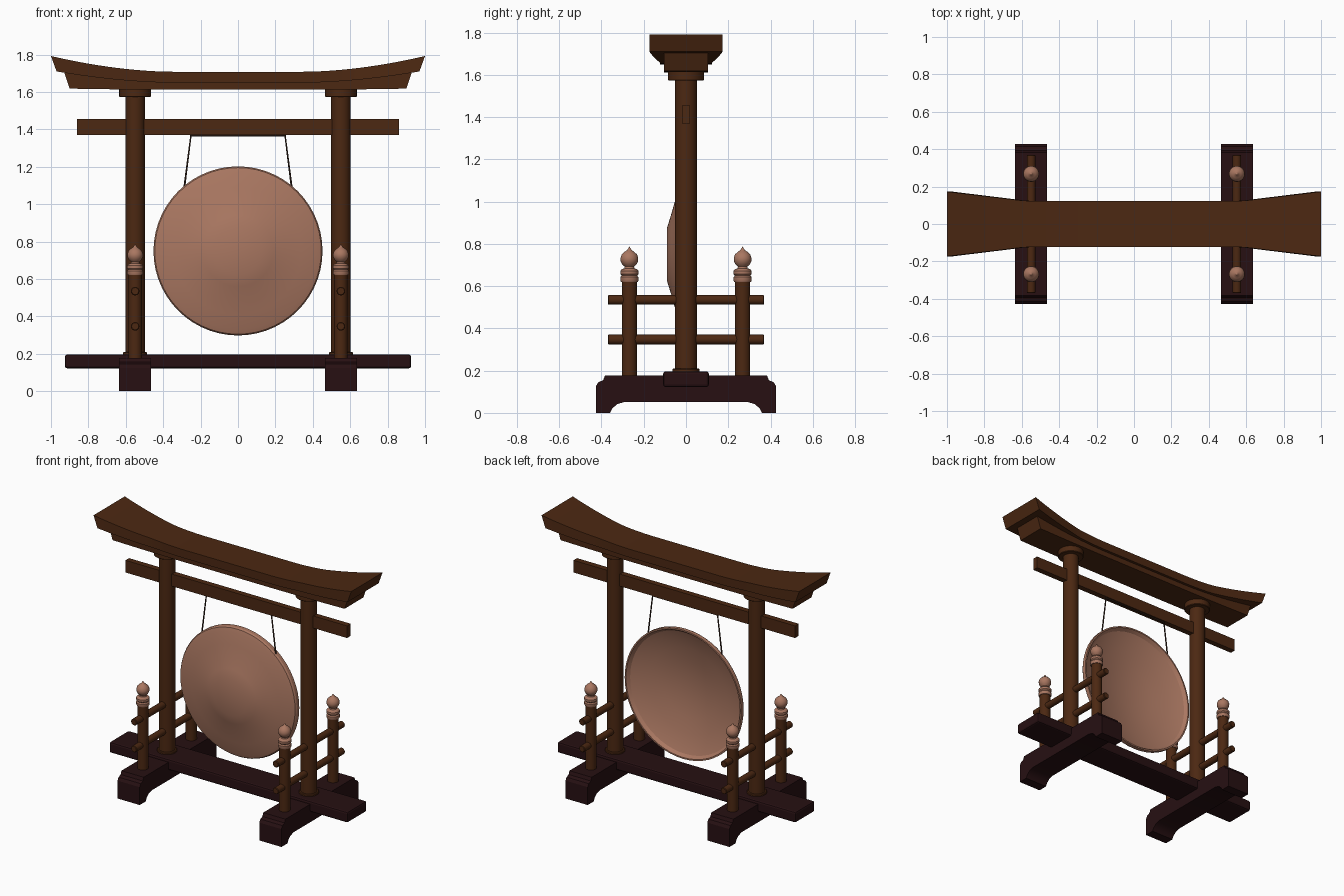
import bpy, bmesh, math
from mathutils import Matrix, Vector

if "Cube" in bpy.data.objects:
    bpy.data.objects.remove(bpy.data.objects["Cube"])


def material(name, rgb):
    m = bpy.data.materials.new(name)
    m.diffuse_color = (*rgb, 1)
    m.use_nodes = True
    m.node_tree.nodes["Principled BSDF"].inputs["Base Color"].default_value = m.diffuse_color
    return m


WOOD = material("brown wood", (0.072, 0.021, 0.006))
DARK = material("dark base wood", (0.020, 0.005, 0.006))
COPPER = material("copper", (0.40, 0.185, 0.12))
CORD = material("dark cord", (0.045, 0.022, 0.014))


def finish(name, bm, mat, smooth=True, bevel=0):
    bmesh.ops.recalc_face_normals(bm, faces=bm.faces)
    me = bpy.data.meshes.new(name)
    bm.to_mesh(me)
    bm.free()
    ob = bpy.data.objects.new(name, me)
    bpy.context.collection.objects.link(ob)
    me.materials.append(mat)
    if bevel:
        b = ob.modifiers.new("bevel", 'BEVEL')
        b.width, b.segments = bevel, 2
    if smooth:
        bpy.ops.object.select_all(action='DESELECT')
        ob.select_set(True)
        bpy.context.view_layer.objects.active = ob
        bpy.ops.object.shade_smooth_by_angle(angle=math.radians(30))
    return ob


def box(name, lo, hi, mat, bevel=0):
    bm = bmesh.new()
    lo, hi = Vector(lo), Vector(hi)
    bmesh.ops.create_cube(bm, size=1)
    for v in bm.verts:
        v.co = Vector([(lo[i] + hi[i]) / 2 + v.co[i] * (hi[i] - lo[i]) for i in range(3)])
    return finish(name, bm, mat, False, bevel)


def lathe(name, profile, loc, mat, sides=24, axis='Z'):
    """Revolve (radius, height) points around z, or around y for axis 'Y'."""
    bm = bmesh.new()
    vs = [bm.verts.new((r, 0, h)) for r, h in profile]
    es = [bm.edges.new(p) for p in zip(vs, vs[1:])]
    bmesh.ops.spin(bm, geom=vs + es, cent=(0, 0, 0), axis=(0, 0, 1),
                   angle=math.tau, steps=sides, use_duplicate=False)
    bmesh.ops.remove_doubles(bm, verts=bm.verts, dist=1e-5)
    rot = Matrix.Rotation(math.radians(-90), 4, 'X') if axis == 'Y' else Matrix()
    bmesh.ops.transform(bm, matrix=Matrix.Translation(loc) @ rot, verts=bm.verts)
    return finish(name, bm, mat)


def rod(name, r, h0, h1, loc, mat, sides=20, axis='Z'):
    c = 0.004
    return lathe(name, [(0, h0), (r - c, h0), (r, h0 + c), (r, h1 - c), (r - c, h1), (0, h1)],
                 loc, mat, sides, axis)


def roof_beam(name, length, inset, width, bottom, top):
    """Loft rectangular sections along x; the ends slant inwards."""
    bm = bmesh.new()
    rings, n = [], 40
    for i in range(n + 1):
        x = length * (2 * i / n - 1)
        xb = x * (length - inset) / length
        w = width(abs(x))
        rings.append([bm.verts.new(p) for p in (
            (xb, -w, bottom(abs(xb))), (xb, w, bottom(abs(xb))),
            (x, w, top(abs(x))), (x, -w, top(abs(x))))])
    for a, b in zip(rings, rings[1:]):
        for k in range(4):
            bm.faces.new((a[k], a[(k + 1) % 4], b[(k + 1) % 4], b[k]))
    bm.faces.new(rings[0])
    bm.faces.new(rings[-1])
    return finish(name, bm, WOOD)


def lift(x):
    return max(0, (x - 0.35) / 0.65) ** 1.8


# Curved roof slab and the straight-bottomed beam below it
roof_beam("roof_slab", 1.0, 0.03, lambda x: 0.123 + 0.05 * max(0, (x - 0.58) / 0.42),
          lambda x: 1.65 + 0.065 * lift(x), lambda x: 1.708 + 0.084 * lift(x))
roof_beam("under_roof_beam", 0.93, 0.03, lambda x: 0.104,
          lambda x: 1.612 + 0.008 * lift(x), lambda x: 1.654 + 0.064 * lift(x))

# Tie beam that carries the gong
box("tie_beam", (-0.86, -0.02, 1.37), (0.86, 0.02, 1.455), WOOD)

# Base crossbeam
box("base_crossbeam", (-0.925, -0.108, 0.122), (0.925, 0.108, 0.197), DARK, 0.012)

# Half outline of a foot in (y, z), mirrored below
half = [(0.29, 0.052), (0.325, 0.042), (0.35, 0.02), (0.36, 0), (0.427, 0),
        (0.427, 0.125), (0.415, 0.145), (0.392, 0.155), (0.383, 0.178)]
outline = half + [(-y, z) for y, z in reversed(half)]

finial = [(0, 0.62), (0.040, 0.62), (0.043, 0.626), (0.043, 0.642), (0.037, 0.65),
          (0.043, 0.657), (0.043, 0.672), (0.036, 0.68), (0.024, 0.684), (0.022, 0.692),
          (0.034, 0.703), (0.041, 0.718), (0.042, 0.732), (0.036, 0.75), (0.022, 0.763),
          (0.011, 0.770), (0.006, 0.778), (0, 0.788)]

for side, s in (("left", -1), ("right", 1)):
    x = 0.55 * s
    # Arched foot
    bm = bmesh.new()
    f = bm.faces.new([bm.verts.new((x - 0.086, y, z)) for y, z in outline])
    ext = bmesh.ops.extrude_face_region(bm, geom=[f])
    bmesh.ops.translate(bm, vec=(0.172, 0, 0),
                        verts=[v for v in ext["geom"] if isinstance(v, bmesh.types.BMVert)])
    finish(side + "_foot", bm, DARK)

    # Main column with collar and cap
    rod(side + "_column", 0.052, 0.17, 1.62, (x, 0, 0), WOOD, 28)
    rod(side + "_column_collar", 0.064, 0.18, 0.21, (x, 0, 0), WOOD, 28)
    rod(side + "_column_cap", 0.085, 1.572, 1.618, (x, 0, 0), WOOD, 28)

    # Railing: two posts with finials, two rails
    for end, e in (("front", -1), ("back", 1)):
        rod(f"{side}_{end}_post", 0.036, 0.16, 0.63, (x, 0.268 * e, 0), WOOD)
        lathe(f"{side}_{end}_finial", finial, (x, 0.268 * e, 0), COPPER)
    for level, z in (("lower", 0.347), ("upper", 0.535)):
        rod(f"{side}_{level}_rail", 0.023, -0.37, 0.37, (x, 0, z), WOOD, 16, 'Y')

# Gong: thin dish with a flat boss, hollow at the back
lathe("gong", [(0, -0.09), (0.128, -0.089), (0.19, -0.07), (0.25, -0.053), (0.34, -0.03),
               (0.42, -0.012), (0.445, -0.003), (0.452, 0.008), (0.452, 0.034), (0.442, 0.034),
               (0.425, 0.012), (0.38, -0.006), (0.30, -0.028), (0.20, -0.05), (0.10, -0.064),
               (0, -0.068)], (0, 0, 0.75), COPPER, 56, 'Y')

# Cord: runs under the tie beam and down to the gong rim
cu = bpy.data.curves.new("gong_cord", 'CURVE')
cu.dimensions = '3D'
cu.bevel_depth, cu.bevel_resolution, cu.use_fill_caps = 0.005, 2, True
sp = cu.splines.new('POLY')
pts = [(-0.287, 1.09), (-0.252, 1.365), (0.252, 1.365), (0.287, 1.09)]
sp.points.add(len(pts) - 1)
for p, (x, z) in zip(sp.points, pts):
    p.co = (x, 0.01, z, 1)
cu.materials.append(CORD)
bpy.context.collection.objects.link(bpy.data.objects.new("gong_cord", cu))
